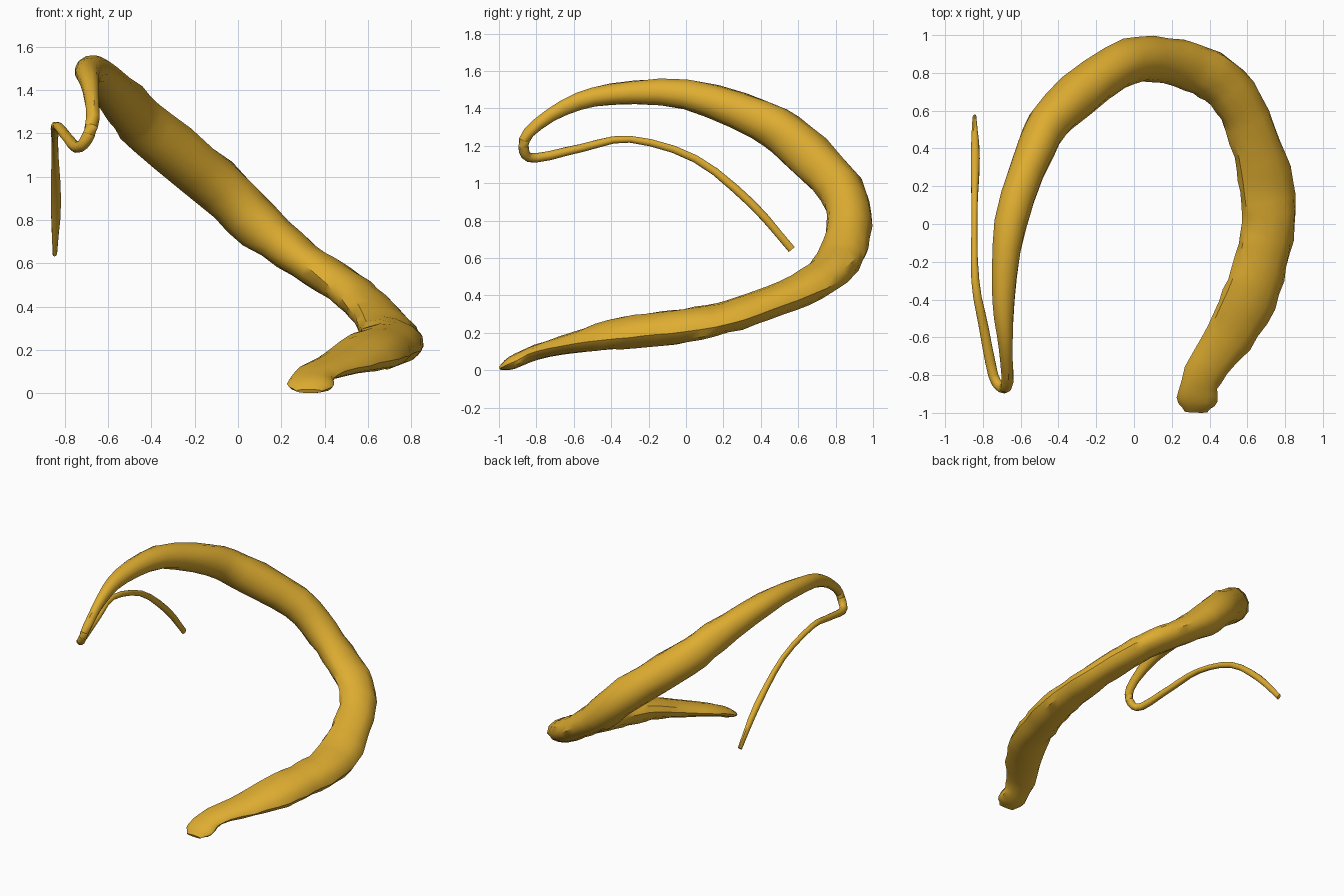
import bpy
import bmesh
import math
import random
from mathutils import Vector

SIDES = 12          # corners in each cross-section
STEPS = 3           # rings between two neighbouring stations
LEAN = 0.24         # how far the section follows the tilt of the coil
UP = Vector((0.0, 0.0, 1.0))
random.seed(4)

# Stations along the tail: x, y, z, half width, half thickness
LOWER_ARM = [
    (.33, -.995, .01, .06, .01), (.335, -.93, .04, .104, .035),
    (.365, -.8, .095, .1, .04), (.5, -.6, .147, .128, .056),
    (.61, -.4, .19, .145, .076), (.67, -.2, .215, .142, .089),
    (.712, 0, .238, .142, .088), (.7, .2, .28, .147, .078),
    (.65, .4, .345, .13, .08), (.57, .61, .428, .125, .085),
]
UPPER_ARM = [
    (.45, .76, .52, .128, .085), (.3, .83, .615, .125, .087),
    (.1, .87, .77, .12, .11), (-.1, .83, .965, .12, .125),
    (-.4, .59, 1.205, .115, .123), (-.52, .4, 1.335, .1, .11),
    (-.655, 0, 1.475, .085, .078), (-.69, -.4, 1.475, .06, .058),
    (-.68, -.65, 1.405, .038, .042),
]
STRAND = [
    (-.67, -.84, 1.27, .03, .03), (-.7, -.865, 1.17, .027, .027),
    (-.745, -.8, 1.135, .027, .025), (-.795, -.55, 1.19, .026, .022),
    (-.84, -.3, 1.235, .021, .019), (-.845, .05, 1.13, .015, .021),
    (-.84, .35, .89, .024, .023), (-.845, .565, .645, .01, .02),
]


def make_material(name, colour):
    mat = bpy.data.materials.new(name)
    mat.use_nodes = True
    mat.diffuse_color = colour
    mat.node_tree.nodes["Principled BSDF"].inputs["Base Color"].default_value = colour
    return mat


def smooth_path(stations):
    """Catmull-Rom interpolation of every station value."""
    pts = [Vector(s) for s in stations]
    padded = [2 * pts[0] - pts[1]] + pts + [2 * pts[-1] - pts[-2]]
    path = []
    for a, b, c, d in zip(padded, padded[1:], padded[2:], padded[3:]):
        for i in range(STEPS):
            t = i / STEPS
            path.append(b + (c - a) * (t / 2)
                        + (2 * a - 5 * b + 4 * c - d) * (t * t / 2)
                        + (3 * b - a - 3 * c + d) * (t ** 3 / 2))
    return path + [pts[-1]]


def build_tube(name, stations, material):
    """Sweep a lumpy oval section along the path and close both ends."""
    path = smooth_path(stations)
    centres = [Vector(p[:3]) for p in path]
    level = Vector((1.0, 0.0, 0.0))
    bm = bmesh.new()
    rings = []
    for i, (p, centre) in enumerate(zip(path, centres)):
        after = centres[min(i + 1, len(centres) - 1)]
        before = centres[max(i - 1, 0)]
        tangent = (after - before).normalized()
        # Keep the wide axis on the outside of the coil
        side = tangent.cross(UP).normalized()
        level = side if side.dot(level) > 0 else -side
        # Lean it with the coil, except at the flat tip
        outward = level - UP * (LEAN * level.x * min(1, centre.z * 5))
        outward = (outward - tangent * outward.dot(tangent)).normalized()
        upward = outward.cross(tangent)
        swell = random.uniform(0.98, 1.03)
        ring = []
        for k in range(SIDES):
            angle = math.tau * k / SIDES
            lump = swell * random.uniform(0.965, 1.05)
            ring.append(bm.verts.new(centre
                                     + outward * (math.cos(angle) * p[3] * lump)
                                     + upward * (math.sin(angle) * p[4] * lump)))
        rings.append(ring)
    for low, high in zip(rings, rings[1:]):
        for k in range(SIDES):
            n = (k + 1) % SIDES
            bm.faces.new((low[k], low[n], high[n], high[k]))
    bm.faces.new(rings[0])
    bm.faces.new(rings[-1])
    bmesh.ops.recalc_face_normals(bm, faces=bm.faces)
    mesh = bpy.data.meshes.new(name)
    bm.to_mesh(mesh)
    bm.free()
    mesh.materials.append(material)
    obj = bpy.data.objects.new(name, mesh)
    bpy.context.collection.objects.link(obj)
    bpy.ops.object.select_all(action='DESELECT')
    obj.select_set(True)
    bpy.context.view_layer.objects.active = obj
    bpy.ops.object.shade_smooth_by_angle(angle=math.radians(40))


cube = bpy.data.objects.get("Cube")
if cube:
    bpy.data.objects.remove(cube, do_unlink=True)

# One continuous coiled tail, from the flat tip to the thin strand
ochre = make_material("ochre", (0.73, 0.415, 0.03, 1.0))
build_tube("coiled_tail", LOWER_ARM + UPPER_ARM + STRAND, ochre)
